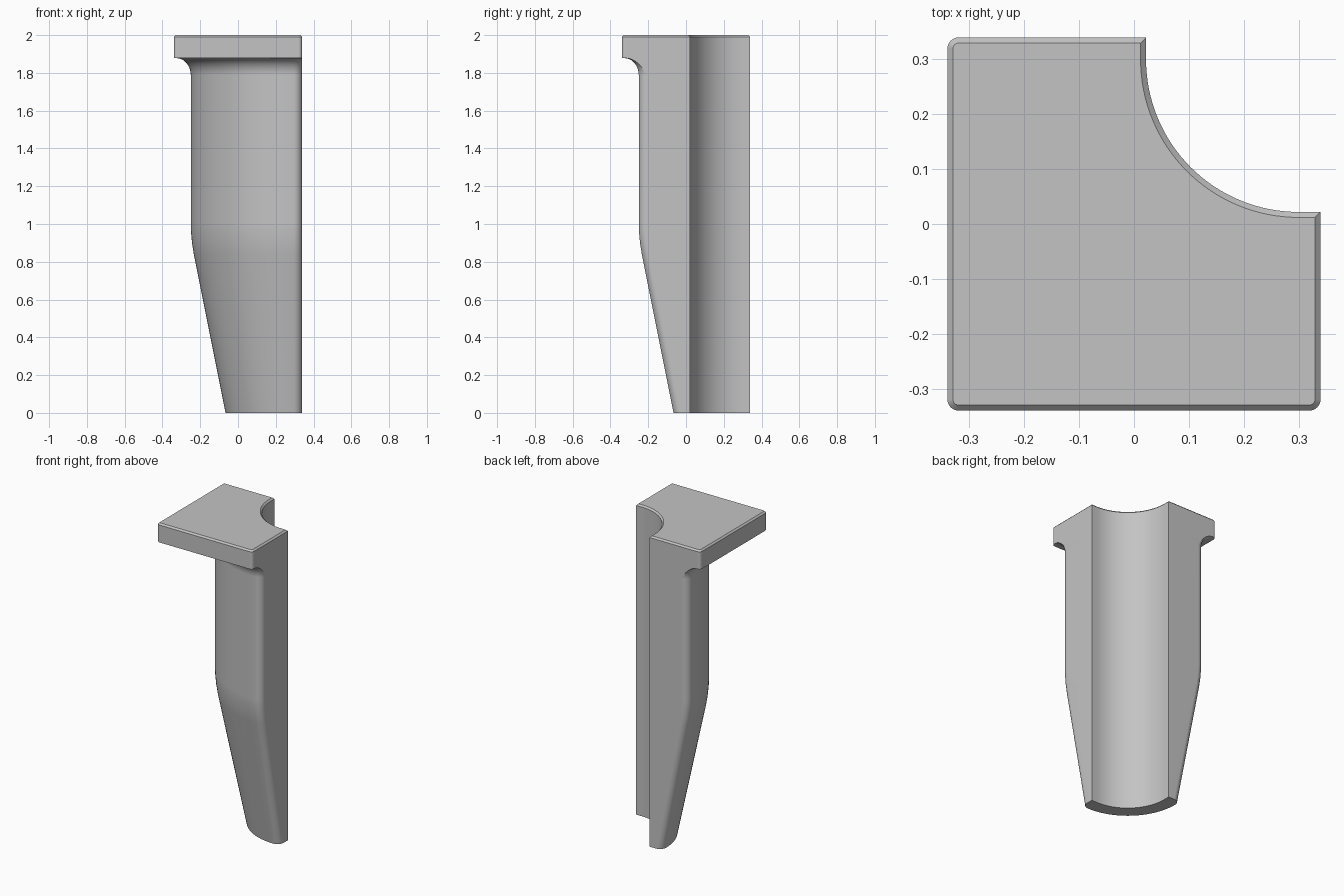
import bpy, bmesh
from math import acos, cos, sin, pi, sqrt

cube = bpy.data.objects.get("Cube")
if cube:
    bpy.data.objects.remove(cube)

HALF = 0.34          # half width of the head
BORE_C, BORE_R = 0.30, 0.278
LEG_C, LEG_R, EDGE_R = 0.295, 0.545, 0.045
UNDERSIDE = 1.878    # bottom of the head
CORNER_N, ARC_N, BORE_N = 8, 40, 32


def arc(cx, cy, r, a0, a1, n):
    return [(cx + r * cos(a0 + (a1 - a0) * i / n),
             cy + r * sin(a0 + (a1 - a0) * i / n)) for i in range(n + 1)]


def outline(corner, middle, inset=0.0):
    """Closed section, symmetric about x = y: corner, outer arc, corner, bore."""
    mirrored = [(y, x) for x, y in reversed(corner)]
    end, r = HALF - inset, BORE_R + inset
    bore = arc(BORE_C, BORE_C, r, pi, 1.5 * pi, BORE_N)
    ends = [(BORE_C - r, end)], [(end, BORE_C - r)]
    return corner + middle[1:-1] + mirrored + ends[0] + bore + ends[1]


def leg_section(taper, flare):
    """Rounded leg section; flare spreads it out, trimmed at the flat sides."""
    radius, edge = LEG_R + taper, EDGE_R + flare
    corner = arc(LEG_C, LEG_C - radius + EDGE_R, edge,
                 -acos(EDGE_R / edge), -pi / 2, CORNER_N)
    middle = arc(LEG_C, LEG_C, radius + flare, 1.5 * pi, pi, ARC_N)
    return outline(corner, middle)


def head_section(inset):
    """Square head section with small rounded corners."""
    c, r = HALF - 0.02, 0.02 - inset
    corner = arc(c, -c, r, 0, -pi / 2, CORNER_N)
    middle = arc(-c, -c, r, 1.5 * pi, pi, ARC_N)
    return outline(corner, middle, inset)


# Tapered lower leg with a soft bend, then the straight upper leg
rings = [(z, leg_section(t, 0)) for z, t in
         ((0, -0.184), (0.84, -0.016), (0.90, -0.0065), (0.96, -0.001), (1.0, 0))]

# Hollow fillet under the head
STEPS, WIDE, TALL = 10, 0.076, 0.09
for i in range(STEPS + 1):
    a = pi / 2 * i / STEPS
    rings.append((UNDERSIDE - TALL * (1 - sin(a)), leg_section(0, WIDE * (1 - cos(a)))))

# Head with a chamfered top
rings += [(UNDERSIDE, head_section(0)), (1.99, head_section(0)), (2.0, head_section(0.01))]

# Loft the rings and cap both ends
bm = bmesh.new()
loops = [[bm.verts.new((x, y, z)) for x, y in pts] for z, pts in rings]
count = len(loops[0])
for low, high in zip(loops, loops[1:]):
    for i in range(count):
        j = (i + 1) % count
        bm.faces.new((low[i], low[j], high[j], high[i]))
bm.faces.new(loops[0])
bm.faces.new(loops[-1])
bmesh.ops.remove_doubles(bm, verts=bm.verts, dist=0.0001)
bmesh.ops.recalc_face_normals(bm, faces=bm.faces)
mesh = bpy.data.meshes.new("flanged_leg")
bm.to_mesh(mesh)
bm.free()

leg = bpy.data.objects.new("flanged_leg", mesh)
bpy.context.collection.objects.link(leg)

# Plain grey
grey = bpy.data.materials.new("light_grey")
grey.use_nodes = True
colour = (0.55, 0.55, 0.55, 1)
grey.diffuse_color = colour
grey.node_tree.nodes["Principled BSDF"].inputs["Base Color"].default_value = colour
mesh.materials.append(grey)

# Smooth curves, sharp edges, flat sides
bpy.ops.object.select_all(action='DESELECT')
leg.select_set(True)
bpy.context.view_layer.objects.active = leg
bpy.ops.object.shade_smooth_by_angle(angle=pi / 6)
weighted = leg.modifiers.new("even_shading", 'WEIGHTED_NORMAL')
weighted.keep_sharp = True
